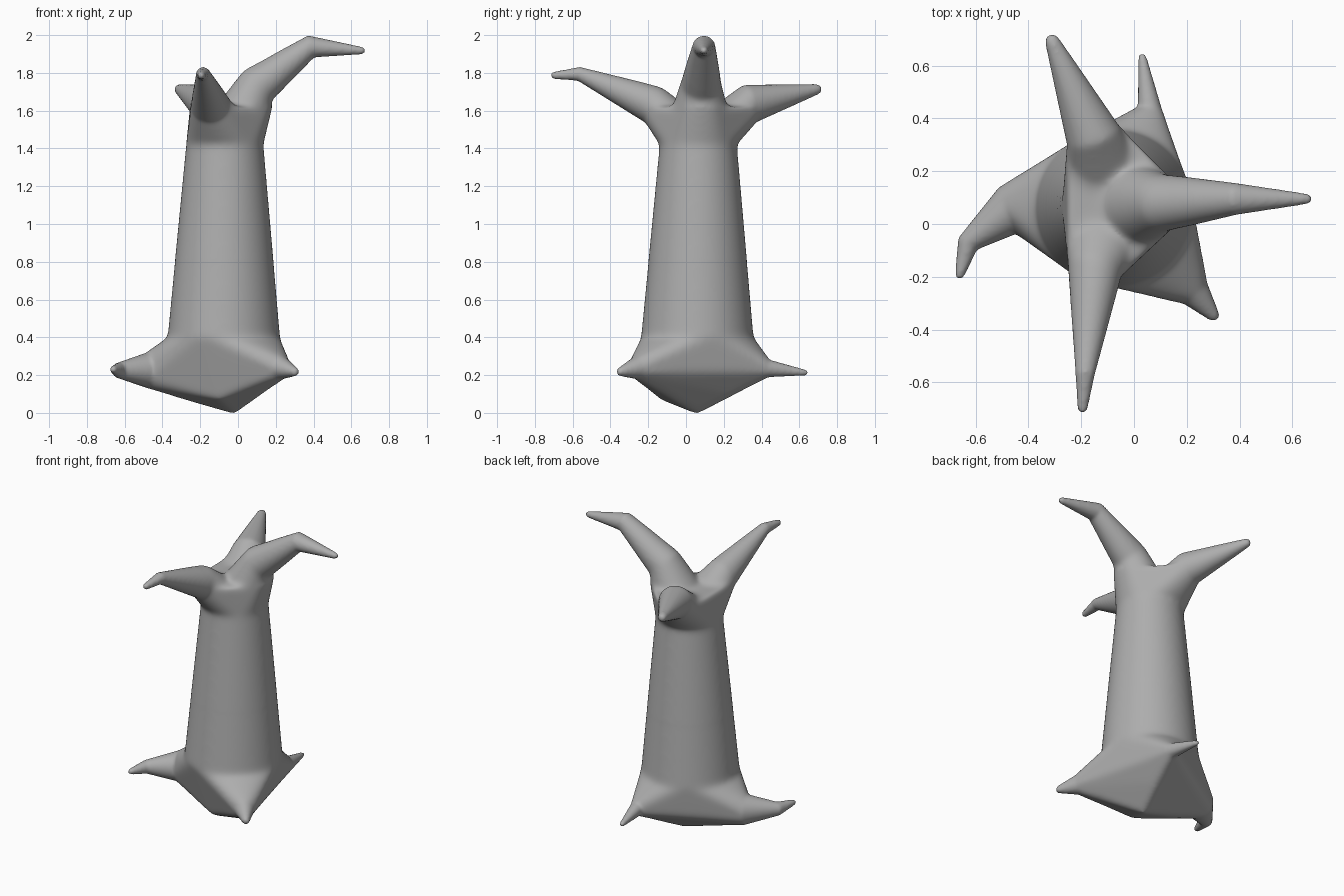
import bpy, bmesh
from math import cos, sin, tau, hypot
from mathutils import Vector

if "Cube" in bpy.data.objects:
    bpy.data.objects.remove(bpy.data.objects["Cube"])

SIDES = 48
bm = bmesh.new()


def ring(center, radius, axis):
    """Circle of points around center, perpendicular to axis."""
    q = Vector(axis).to_track_quat('Z', 'Y')
    return [Vector(center) + q @ Vector((cos(tau * i / SIDES) * radius,
                                         sin(tau * i / SIDES) * radius, 0))
            for i in range(SIDES)]


def hull(points):
    """Add a closed convex solid around the points."""
    part = bmesh.new()
    for p in points:
        part.verts.new(p)
    res = bmesh.ops.convex_hull(part, input=part.verts[:])
    junk = {g for g in res["geom_interior"] + res["geom_unused"]
            if isinstance(g, bmesh.types.BMVert)}
    bmesh.ops.delete(part, geom=list(junk), context='VERTS')
    bmesh.ops.recalc_face_normals(part, faces=part.faces[:])
    mesh = bpy.data.meshes.new("part")
    part.to_mesh(mesh)
    part.free()
    bm.from_mesh(mesh)
    bpy.data.meshes.remove(mesh)


def limb(trunk_ring, origin, nodes):
    """Tapered limb through (center, radius) nodes; returns its first ring."""
    pts = [Vector(origin)] + [Vector(n[0]) for n in nodes]
    rings = [trunk_ring]
    for i, (c, r) in enumerate(nodes, 1):
        axis = (pts[i] - pts[i - 1]).normalized()
        if i < len(nodes):
            axis += (pts[i + 1] - pts[i]).normalized()
        rg = ring(c, r, axis)
        if i == len(nodes):   # rounded tip
            rg += ring(pts[i] + axis * r * 0.7, r * 0.7, axis)
            rg.append(pts[i] + axis * r)
        rings.append(rg)
    for a, b in zip(rings, rings[1:]):
        hull(a + b)
    return rings[1]


# Trunk
low = ring((-0.075, 0.06, 0.4), 0.298, (0, 0, 1))
high = ring((-0.07, 0.065, 1.42), 0.205, (0, 0, 1))
hull(low + high)

# Branches: right, front, back
branches = [
    [((0.105, 0.08, 1.735), 0.11), ((0.387, 0.095, 1.94), 0.06), ((0.655, 0.095, 1.918), 0.02)],
    [((-0.148, -0.17, 1.63), 0.104), ((-0.185, -0.567, 1.795), 0.037), ((-0.195, -0.697, 1.787), 0.02)],
    [((-0.155, 0.335, 1.637), 0.105), ((-0.31, 0.693, 1.713), 0.028)],
]
crown = list(high)
for nodes in branches:
    for p in limb(high, (-0.07, 0.065, 1.5), nodes):
        crown.append(Vector((p.x, p.y, min(p.z, 1.62))))
hull(crown)

# Roots: front right, back, left
roots = [
    [((0.232, -0.262, 0.238), 0.06), ((0.3, -0.345, 0.218), 0.025)],
    [((0.06, 0.44, 0.235), 0.046), ((0.032, 0.632, 0.213), 0.016)],
    [((-0.48, 0.05, 0.225), 0.094), ((-0.63, -0.075, 0.225), 0.042), ((-0.66, -0.192, 0.23), 0.019)],
]
base = low + [Vector(p) for p in ((-0.02, 0.06, -0.01), (-0.32, 0.03, 0.08),
                                  (-0.1, -0.14, 0.07), (0.04, 0.26, 0.095))]
for nodes in roots:
    base += limb(low, (-0.07, 0.06, 0.25), nodes)
hull(base)

# Fuse everything into one tree skin
raw = bpy.data.meshes.new("raw_parts")
bm.to_mesh(raw)
bm.free()
tree = bpy.data.objects.new("tree_trunk", raw)
bpy.context.collection.objects.link(tree)
fuse = tree.modifiers.new("fuse", 'REMESH')
fuse.mode = 'VOXEL'
fuse.voxel_size = 0.01
fuse.use_smooth_shade = True
depsgraph = bpy.context.evaluated_depsgraph_get()
tree.data = bpy.data.meshes.new_from_object(tree.evaluated_get(depsgraph))
tree.modifiers.clear()
bpy.data.meshes.remove(raw)

# Blend the limbs into the trunk, keeping the thin tips as they are
blend = tree.vertex_groups.new(name="blend")
for v in tree.data.vertices:
    d = hypot(v.co.x + 0.07, v.co.y - 0.06)
    reach = 0.40 if v.co.z < 0.8 else 0.30
    blend.add([v.index], max(0.0, min(1.0, (reach - d) / 0.1)), 'REPLACE')
for name, count, group in (("blend", 45, "blend"), ("soften", 4, "")):
    mod = tree.modifiers.new(name, 'SMOOTH')
    mod.factor = 0.5
    mod.iterations = count
    mod.vertex_group = group

# Bark: darker grey
bark = bpy.data.materials.new("bark")
bark.diffuse_color = (0.42, 0.42, 0.42, 1)
bark.use_nodes = True
bark.node_tree.nodes["Principled BSDF"].inputs["Base Color"].default_value = bark.diffuse_color
tree.data.materials.clear()
tree.data.materials.append(bark)
